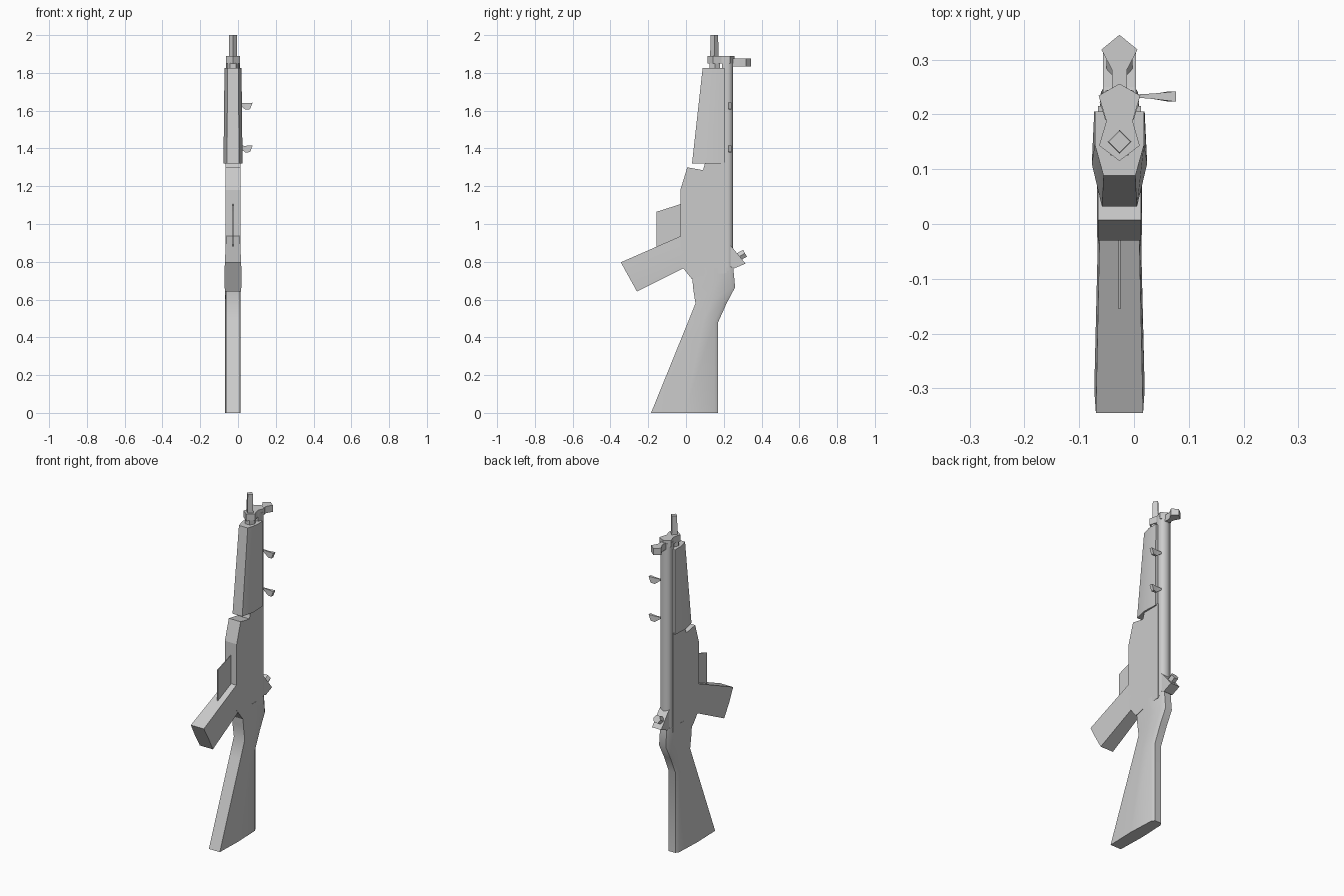
import bpy, bmesh, math
from mathutils import Vector

if "Cube" in bpy.data.objects:
    bpy.data.objects.remove(bpy.data.objects["Cube"])

CX = -0.0265  # centre plane of the body


def finish(name, bm, smooth=0):
    bmesh.ops.recalc_face_normals(bm, faces=bm.faces)
    me = bpy.data.meshes.new(name)
    bm.to_mesh(me)
    bm.free()
    ob = bpy.data.objects.new(name, me)
    bpy.context.collection.objects.link(ob)
    if smooth:
        bpy.ops.object.select_all(action='DESELECT')
        ob.select_set(True)
        bpy.context.view_layer.objects.active = ob
        bpy.ops.object.shade_smooth_by_angle(angle=math.radians(smooth))
    return ob


def loft(name, rings, smooth=0):
    """Skin equal-length rings of points and cap both ends."""
    bm = bmesh.new()
    vs = [[bm.verts.new(p) for p in r] for r in rings]
    n = len(vs[0])
    for a, b in zip(vs, vs[1:]):
        for i in range(n):
            j = (i + 1) % n
            bm.faces.new((a[i], a[j], b[j], b[i]))
    bm.faces.new(vs[0])
    bm.faces.new(vs[-1])
    return finish(name, bm, smooth)


def plate(name, profile, half):
    """Extrude a side profile of (y, z) points across x."""
    return loft(name, [[(CX + s * half, y, z) for y, z in profile] for s in (-1, 1)])


def mirrored(half_pts, z):
    """Closed horizontal ring from (half width, y) points, front to back."""
    right = [(CX + w, y, z) for w, y in half_pts]
    left = [(CX - w, y, z) for w, y in reversed(half_pts) if w > 0]
    return right + left


def rod(name, p, q, r1, r2, sides, spin=0):
    p, q = Vector(p), Vector(q)
    rot = (q - p).to_track_quat('Z', 'Y')
    ang = [2 * math.pi * i / sides + spin for i in range(sides)]
    return loft(name, [[c + rot @ Vector((r * math.cos(a), r * math.sin(a), 0)) for a in ang]
                       for c, r in ((p, r1), (q, r2))])


# Stock: flared butt rising to the wrist
loft("stock", [mirrored([(.036, f), (.041, (f + b) / 2), (.034, b - .02), (.022, b)], z)
               for z, f, b in ((0, -.185, .17), (.48, .01, .17), (.58, .05, .215),
                               (.665, .037, .26), (.77, .03, .25))], 40)

# Receiver body
plate("receiver", [(-.03, .785), (-.03, 1.18), (.007, 1.30), (.09, 1.285), (.10, 1.32),
                   (.215, 1.33), (.215, .74), (.13, .735), (.03, .71)], .039)

# Long tube along the back of the receiver and handguard
tube = [(.026, .19), (.036, .222), (.026, .243), (0, .25)]
loft("rear_tube", [mirrored(tube, .75), mirrored(tube, 1.87)], 50)

# Handguard: tapered, widest ridge near the middle
loft("handguard", [mirrored([(.032, .032), (.0505, .11), (.046, .205)], 1.32),
                   mirrored([(.029, .088), (.045, .145), (.045, .205)], 1.825)], 30)

# Front band joining tube and barrel
band = [(0, .115), (.037, .143), (.024, .188), (.038, .234), (0, .256)]
loft("front_band", [mirrored(band, 1.85), mirrored(band, 1.89)])

# Barrel and collar
rod("barrel", (CX, .15, 1.80), (CX, .15, 2.0), .024, .020, 4)
rod("barrel_collar", (CX, .153, 1.81), (CX, .153, 1.852), .032, .032, 6)

# Front sight: narrow neck flaring into a pointed hood
sight = [(.014, .24), (.014, .282), (.033, .318), (0, .345)]
loft("front_sight", [mirrored(sight, 1.835), mirrored(sight, 1.875)])

# Rear sight: wedge base with a small drum
plate("rear_sight_base", [(.225, .895), (.25, .87), (.315, .79), (.255, .765), (.225, .78)], .030)
rod("rear_sight_drum", (CX, .24, .805), (CX, .312, .845), .024, .024, 6)

# Thin plate in front of the receiver
plate("guard_plate", [(-.155, .875), (-.155, 1.065), (-.02, 1.108), (-.02, .93)], .002)

# Magazine: slanted box that widens towards its end
loft("magazine", [[(CX + w, *a), (CX + w + .003, (a[0] + b[0]) / 2, (a[1] + b[1]) / 2), (CX + w, *b),
                   (CX - w, *b), (CX - w - .003, (a[0] + b[0]) / 2, (a[1] + b[1]) / 2), (CX - w, *a)]
                  for w, a, b in ((.036, (-.01, .944), (-.01, .768)),
                                  (.043, (-.345, .797), (-.26, .643)))], 30)

# Two side tabs on the right of the tube
for i, z in enumerate((1.605, 1.378)):
    loft(f"side_tab_{i + 1}", [
        [(.0, .231, z + .03), (.0, .236, z + .03), (.0, .236, z + .038), (.0, .231, z + .038)],
        [(.04, .228, z), (.04, .238, z), (.035, .238, z + .036), (.035, .228, z + .036)],
        [(.064, .223, z + .003), (.064, .242, z + .003), (.077, .242, z + .037), (.077, .223, z + .037)]])
